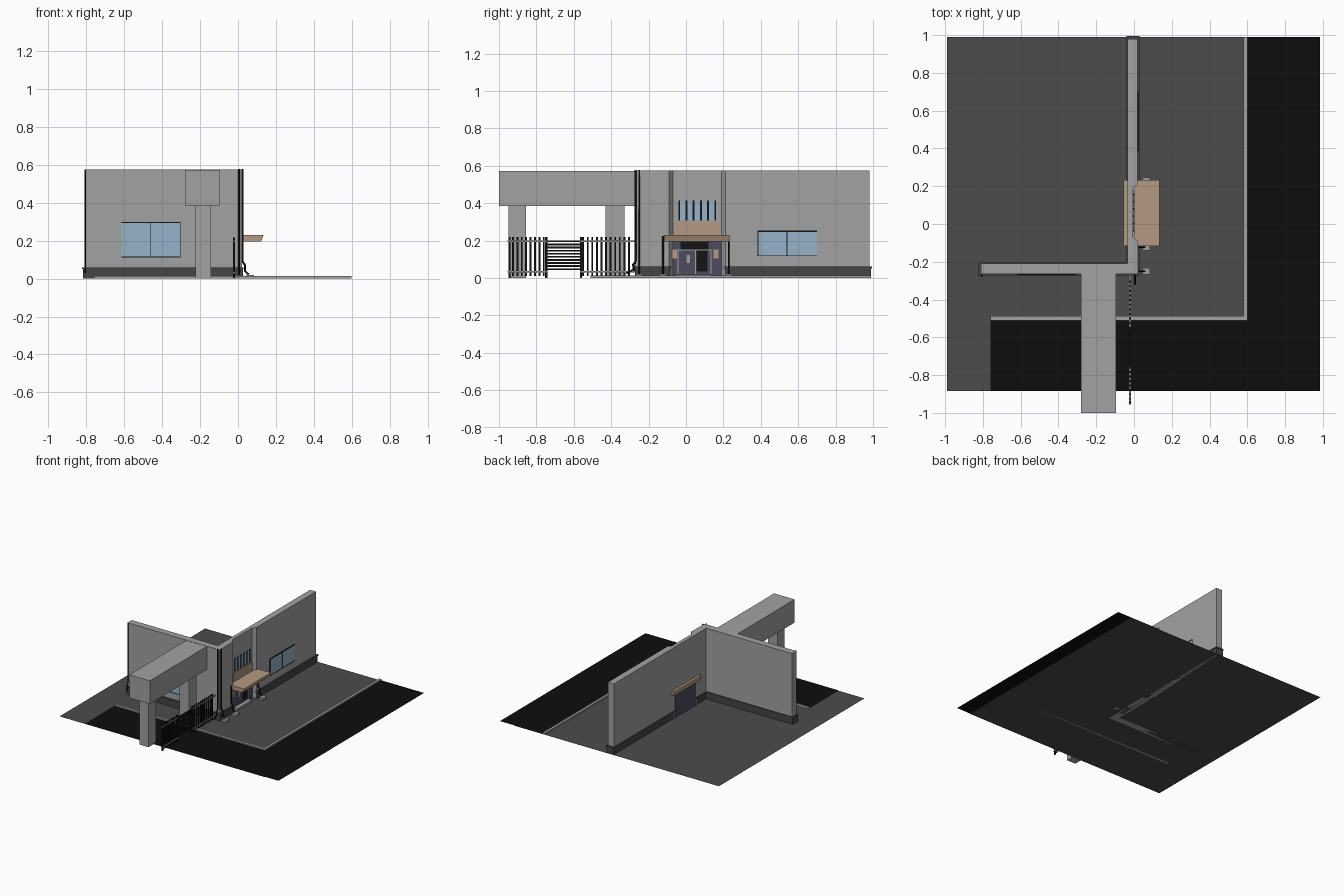
import bpy, bmesh

if "Cube" in bpy.data.objects:
    bpy.data.objects.remove(bpy.data.objects["Cube"])


def mat(name, r, g, b):
    m = bpy.data.materials.new(name)
    m.diffuse_color = (r, g, b, 1)
    m.use_nodes = True
    m.node_tree.nodes["Principled BSDF"].inputs["Base Color"].default_value = m.diffuse_color
    return m


WALL = mat("wall_grey", 0.36, 0.36, 0.36)
PAVE = mat("pavement_grey", 0.072, 0.072, 0.072)
PLINTH = mat("plinth_grey", 0.06, 0.06, 0.063)
ROAD = mat("asphalt_black", 0.004, 0.004, 0.004)
IRON = mat("iron_black", 0.007, 0.007, 0.007)
TAN = mat("canopy_tan", 0.45, 0.32, 0.22)
GLASS = mat("glass_blue", 0.30, 0.45, 0.57)
DOOR = mat("door_slate", 0.075, 0.072, 0.12)


def finish(name, bm, material):
    bmesh.ops.recalc_face_normals(bm, faces=bm.faces)
    me = bpy.data.meshes.new(name)
    bm.to_mesh(me)
    bm.free()
    me.materials.append(material)
    ob = bpy.data.objects.new(name, me)
    bpy.context.collection.objects.link(ob)
    return ob


def add_box(bm, x, y, z):
    vs = bmesh.ops.create_cube(bm, size=1)["verts"]
    for v in vs:
        v.co = [a + (c + 0.5) * (b - a) for c, (a, b) in zip(v.co, (x, y, z))]


def boxes(name, material, *spans):
    bm = bmesh.new()
    for s in spans:
        add_box(bm, *s)
    return finish(name, bm, material)


def prism(name, pts, z0, z1, material):
    """Extrude a plan outline; z0 == z1 gives a flat sheet."""
    bm = bmesh.new()
    f = bm.faces.new([bm.verts.new((x, y, z0)) for x, y in pts])
    if z1 > z0:
        new = bmesh.ops.extrude_face_region(bm, geom=[f])["geom"]
        for v in new:
            if isinstance(v, bmesh.types.BMVert):
                v.co.z = z1
    else:
        f.normal_update()
        ob = bpy.data.meshes.new(name)
        bm.to_mesh(ob)
        bm.free()
        ob.materials.append(material)
        bpy.context.collection.objects.link(bpy.data.objects.new(name, ob))
        return
    return finish(name, bm, material)


def pipe(name, pts, radius):
    cu = bpy.data.curves.new(name, "CURVE")
    cu.dimensions = "3D"
    cu.bevel_depth = radius
    cu.bevel_resolution = 1
    cu.use_fill_caps = True
    sp = cu.splines.new("POLY")
    sp.points.add(len(pts) - 1)
    for p, c in zip(sp.points, pts):
        p.co = (*c, 1)
    cu.materials.append(IRON)
    ob = bpy.data.objects.new(name, cu)
    bpy.context.collection.objects.link(ob)
    bpy.ops.object.select_all(action="DESELECT")
    ob.select_set(True)
    bpy.context.view_layer.objects.active = ob
    bpy.ops.object.convert(target="MESH")


# Ground: pavement sheet, L-shaped road, L-shaped kerb
prism("pavement", [(-0.99, -0.885), (0.86, -0.885), (0.86, 0.99), (-0.99, 0.99)], 0, 0, PAVE)
prism("road", [(-0.76, -0.885), (0.985, -0.885), (0.985, 0.99), (0.6, 0.99),
               (0.6, -0.51), (-0.76, -0.51)], 0.003, 0.003, ROAD)
prism("kerb", [(-0.76, -0.51), (0.6, -0.51), (0.6, 0.99), (0.58, 0.99),
               (0.58, -0.488), (-0.76, -0.488)], 0, 0.013, WALL)

# L-shaped wall with a splayed entrance recess
prism("building_wall", [(-0.81, -0.265), (0.02, -0.265), (0.02, -0.09), (-0.005, -0.07),
                        (-0.005, 0.19), (0.018, 0.21), (0.018, 0.98), (-0.035, 0.98),
                        (-0.035, -0.21), (-0.81, -0.21)], 0, 0.575, WALL)


# Plinth: body plus a slightly wider cap on each run
def plinth(name, x, y):
    g = 0.004
    boxes(name, PLINTH, (x, y, (0, 0.05)),
          ((x[0] - g, x[1] + g), (y[0] - g, y[1] + g), (0.05, 0.06)))


plinth("plinth_front", (-0.818, 0.026), (-0.272, -0.207))
plinth("plinth_corner", (-0.037, 0.026), (-0.272, -0.085))
plinth("plinth_side", (-0.037, 0.026), (0.21, 0.99))

# Gateway: deep beam on two posts
boxes("gateway_beam", WALL, ((-0.28, -0.095), (-1.0, -0.262), (0.385, 0.573)))
boxes("gateway_posts", WALL, *[((-0.225, -0.143), y, (0, 0.386))
                               for y in ((-0.95, -0.855), (-0.43, -0.33))])

# Large windows with mullions and frames
boxes("front_window", GLASS, ((-0.615, -0.305), (-0.268, -0.26), (0.115, 0.297)))
boxes("front_window_frame", IRON,
      *[(x, (-0.27, -0.262), (0.115, 0.297)) for x in ((-0.463, -0.459), (-0.307, -0.304))],
      *[((-0.616, -0.304), (-0.27, -0.262), (z, z + 0.004)) for z in (0.113, 0.295)])
boxes("side_window", GLASS, ((0.013, 0.021), (0.385, 0.70), (0.12, 0.25)))
boxes("side_window_frame", IRON,
      ((0.015, 0.023), (0.538, 0.542), (0.12, 0.25)),
      ((0.015, 0.023), (0.383, 0.70), (0.247, 0.254)),
      ((0.015, 0.023), (0.383, 0.70), (0.117, 0.121)),
      ((0.015, 0.023), (0.383, 0.387), (0.12, 0.25)))

# Upper window strip over the entrance
boxes("upper_window", GLASS, ((-0.01, -0.002), (-0.037, 0.157), (0.31, 0.41)))
boxes("upper_window_bars", IRON,
      *[((-0.009, 0.0), (y - 0.005, y + 0.005), (0.307, 0.413))
        for y in [-0.036 + i * 0.0385 for i in range(6)]])

# Canopy slab with sloped front edge, and fascia panel above it
canopy = boxes("canopy", TAN, ((-0.055, 0.135), (-0.117, 0.233), (0.196, 0.23)))
for v in canopy.data.vertices:
    if v.co.z < 0.2 and v.co.x > 0:
        v.co.x = 0.122
boxes("fascia_panel", TAN, ((-0.01, 0.003), (-0.062, 0.18), (0.225, 0.30)))

# Entrance: door panel seen from both sides, dark glazing, frame, signs, step
boxes("entrance_panel", DOOR, ((-0.04, -0.001), (-0.07, 0.19), (0, 0.2)))
boxes("entrance_glazing", IRON,
      ((-0.005, 0.001), (-0.03, 0.12), (0.153, 0.192)),
      ((-0.005, 0.001), (0.055, 0.115), (0.035, 0.147)))
boxes("entrance_frame", WALL,
      ((-0.005, 0.004), (-0.045, 0.135), (0.147, 0.152)),
      *[((-0.005, 0.004), (y, y + 0.005), (0.02, 0.15)) for y in (-0.045, 0.049, 0.13)],
      ((-0.005, 0.002), (0.002, 0.022), (0.08, 0.122)))
boxes("wall_plaques", TAN,
      *[((-0.005, 0.003), (y, y + 0.026), (0.105, 0.152)) for y in (-0.074, 0.147)])
boxes("door_step", WALL, ((-0.005, 0.03), (-0.05, 0.137), (0, 0.018)))

# Drainpipes with kicked-out feet, and splash blocks
for i, (y, top) in enumerate(((-0.25, 0.578), (-0.123, 0.225), (0.228, 0.225))):
    pipe("drainpipe_%d" % i, [(0.024, y, top), (0.024, y, 0.09), (0.037, y, 0.072),
                              (0.037, y, 0.04), (0.056, y, 0.022)], 0.0055)
pipe("drainpipe_front", [(0.005, -0.27, 0.578), (0.005, -0.27, 0.09), (0.005, -0.283, 0.072),
                         (0.005, -0.283, 0.045), (0.005, -0.318, 0.024)], 0.0055)
pipe("drainpipe_far", [(-0.805, -0.27, 0.575), (-0.805, -0.27, 0.09), (-0.805, -0.278, 0.03)], 0.004)
boxes("splash_blocks", WALL, *[((0.045, 0.085), (y - 0.018, y + 0.018), (0, 0.02))
                               for y in (-0.25, -0.123, 0.228)])

# Iron fence: upright bars, horizontal-bar gate, pale rails
ys = [-0.925 + i * 0.0235 for i in range(8)] + [-0.55 + i * 0.0245 for i in range(11)]
boxes("fence_bars", IRON, *[((-0.025, -0.017), (y - 0.005, y + 0.005), (0.01, 0.218)) for y in ys])
boxes("fence_posts", IRON, *[((-0.026, -0.016), (y - 0.006, y + 0.006), (0, 0.218))
                             for y in (-0.943, -0.747, -0.562)])
boxes("gate_bars", IRON, *[((-0.025, -0.017), (-0.742, -0.555), (z - 0.0045, z + 0.0045))
                           for z in [0.047 + i * 0.0165 for i in range(10)]])
boxes("fence_rails", WALL, *[((-0.027, -0.015), y, (z - 0.004, z + 0.004))
                             for y in ((-0.955, -0.745), (-0.565, -0.27)) for z in (0.032, 0.197)])
